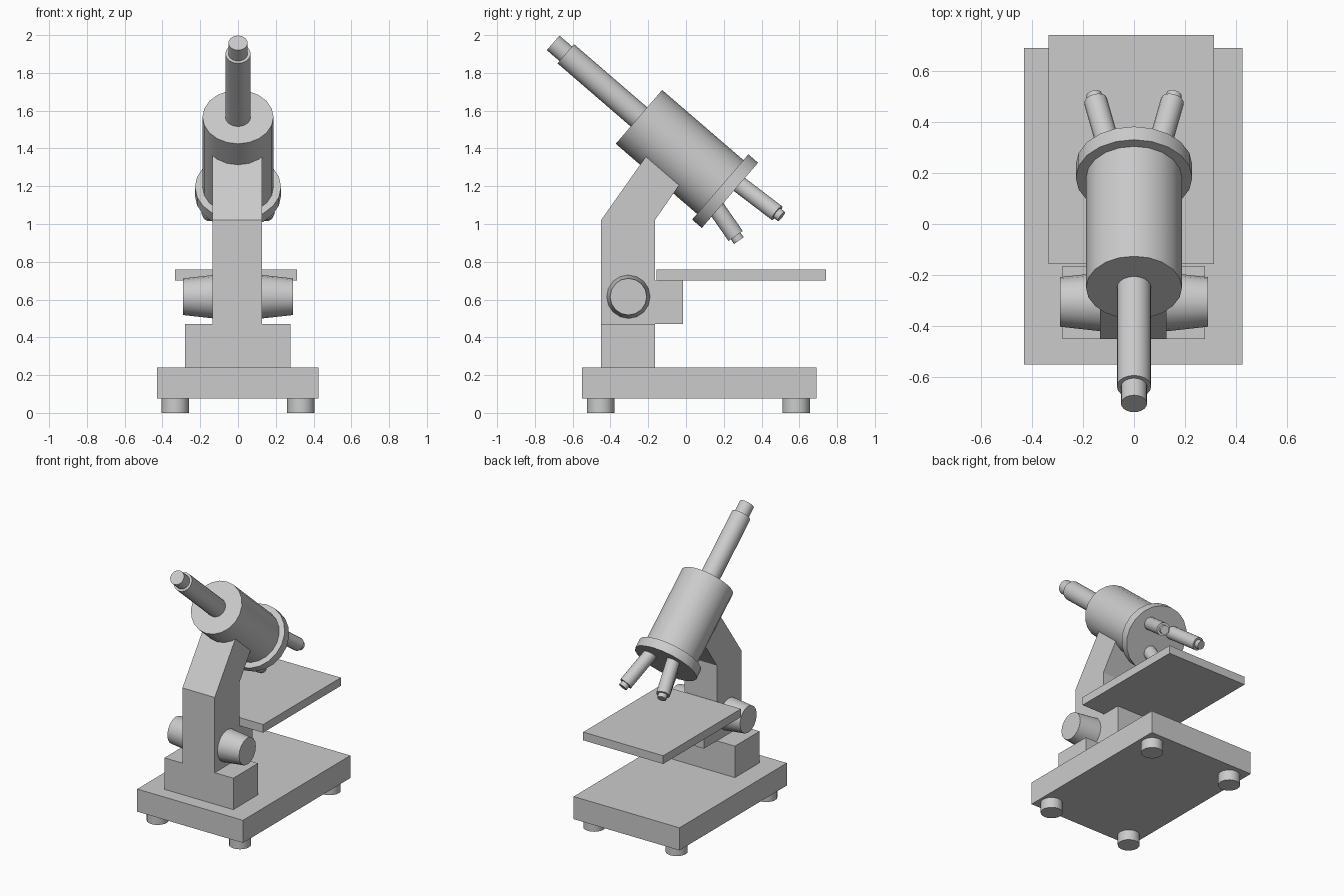
import bpy, bmesh, math
from mathutils import Vector

cube = bpy.data.objects.get("Cube")
if cube:
    bpy.data.objects.remove(cube, do_unlink=True)

grey = bpy.data.materials.new("plain_grey")
grey.use_nodes = True
COLOUR = (0.6, 0.6, 0.6, 1)
grey.diffuse_color = COLOUR
grey.node_tree.nodes["Principled BSDF"].inputs["Base Color"].default_value = COLOUR


def finish(name, bm, smooth=False):
    bmesh.ops.recalc_face_normals(bm, faces=bm.faces)
    mesh = bpy.data.meshes.new(name)
    bm.to_mesh(mesh)
    bm.free()
    mesh.materials.append(grey)
    obj = bpy.data.objects.new(name, mesh)
    bpy.context.collection.objects.link(obj)
    if smooth:
        bpy.ops.object.select_all(action='DESELECT')
        obj.select_set(True)
        bpy.context.view_layer.objects.active = obj
        bpy.ops.object.shade_smooth_by_angle(angle=math.radians(35))
    return obj


def prism(name, outline, x0, x1):
    """Extrude a (y, z) outline along x."""
    bm = bmesh.new()
    face = bm.faces.new([bm.verts.new((x0, y, z)) for y, z in outline])
    out = bmesh.ops.extrude_face_region(bm, geom=[face])
    moved = [v for v in out["geom"] if isinstance(v, bmesh.types.BMVert)]
    bmesh.ops.translate(bm, verts=moved, vec=(x1 - x0, 0, 0))
    return finish(name, bm)


def box(name, x0, x1, y0, y1, z0, z1):
    return prism(name, [(y0, z0), (y1, z0), (y1, z1), (y0, z1)], x0, x1)


def turned(name, origin, direction, profile, sides=20):
    """Closed solid of revolution from (distance, radius) pairs along a direction."""
    origin = Vector(origin)
    turn = Vector(direction).to_track_quat('Z', 'Y')
    bm = bmesh.new()
    rings = []
    for dist, radius in profile:
        angles = [math.tau * i / sides for i in range(sides)]
        rings.append([bm.verts.new(origin + turn @ Vector(
            (radius * math.cos(a), radius * math.sin(a), dist))) for a in angles])
    for low, high in zip(rings, rings[1:]):
        for i in range(sides):
            j = (i + 1) % sides
            bm.faces.new((low[i], low[j], high[j], high[i]))
    bm.faces.new(rings[0])
    bm.faces.new(rings[-1])
    return finish(name, bm, smooth=True)


# Base, pedestal and stage
box("base", -0.43, 0.425, -0.55, 0.69, 0.075, 0.24)
box("pedestal", -0.28, 0.277, -0.45, -0.165, 0.24, 0.47)
box("stage", -0.334, 0.313, -0.157, 0.74, 0.70, 0.76)

# Feet
for side, x in (("right", -0.333), ("left", 0.333)):
    for end, y in (("front", -0.452), ("back", 0.583)):
        turned(f"{end}_{side}_foot", (x, y, 0), (0, 0, 1), [(0, 0.073), (0.08, 0.073)])

# Arm with the stage bracket, its top buried in the body tube
prism("arm", [(-0.45, 0.47), (-0.45, 1.02), (-0.15, 1.445), (0.01, 1.272),
              (-0.165, 1.02), (-0.165, 0.70), (-0.015, 0.70), (-0.015, 0.47)],
      -0.134, 0.127)

# Tapered focus knobs
for side, s in (("right", -1), ("left", 1)):
    turned(f"{side}_focus_knob", (0, -0.305, 0.615), (s, 0, 0),
           [(0.1, 0.118), (0.29, 0.097)], 16)

# Body tube, nosepiece and eyepiece on one slanted axis
AXIS = (0, 0.757, -0.653)
FRONT = (0, -0.249, 1.567)
turned("body_tube", FRONT, AXIS, [(0, 0.188), (0.58, 0.188)])
turned("nosepiece", FRONT, AXIS, [(0.568, 0.228), (0.636, 0.228)])
turned("eyepiece", FRONT, AXIS, [(-0.6, 0.051), (-0.512, 0.051), (-0.512, 0.067), (0.02, 0.067)])

# Splayed objective lenses
for name, start, tip in (
        ("right_objective", (-0.094, 0.283, 1.209), (-0.157, 0.505, 1.04)),
        ("left_objective", (0.094, 0.283, 1.209), (0.157, 0.505, 1.04)),
        ("lower_objective", (0, 0.167, 1.074), (0, 0.28, 0.912))):
    line = Vector(tip) - Vector(start)
    n = line.length
    turned(name, start, line,
           [(-0.04, 0.046), (n - 0.03, 0.046), (n - 0.03, 0.031), (n, 0.031)], 16)
